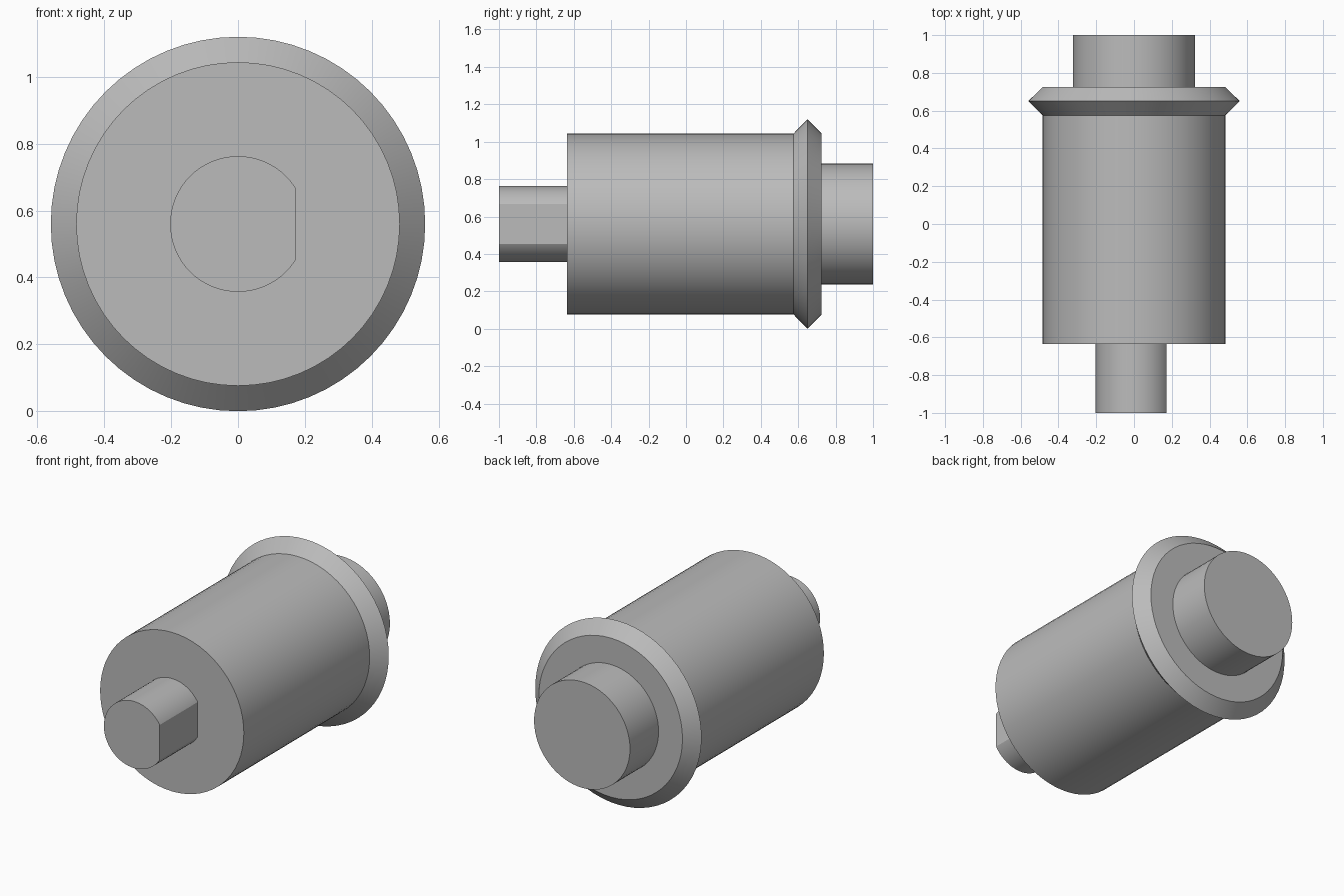
import bpy, bmesh, math
from mathutils import Vector

cube = bpy.data.objects.get("Cube")
if cube:
    bpy.data.objects.remove(cube, do_unlink=True)

AXIS_Z = 0.56
SEGMENTS = 64

grey = bpy.data.materials.new("plain_grey")
grey.use_nodes = True
colour = (0.5, 0.5, 0.5, 1)
grey.diffuse_color = colour
grey.node_tree.nodes["Principled BSDF"].inputs["Base Color"].default_value = colour


def turned_part(name, profile, flat_x=None):
    """Closed solid turned about the y axis from (y, radius) pairs, with an optional flat."""
    bm = bmesh.new()
    rings = []
    for y, r in profile:
        angles = [2 * math.pi * i / SEGMENTS for i in range(SEGMENTS)]
        rings.append([bm.verts.new((r * math.cos(a), y, r * math.sin(a))) for a in angles])
    for a, b in zip(rings, rings[1:]):
        for i in range(SEGMENTS):
            j = (i + 1) % SEGMENTS
            bm.faces.new((a[i], a[j], b[j], b[i]))
    bm.faces.new(rings[0])
    bm.faces.new(rings[-1])
    if flat_x is not None:
        cut = bmesh.ops.bisect_plane(
            bm, geom=bm.verts[:] + bm.edges[:] + bm.faces[:],
            plane_co=Vector((flat_x, 0, 0)), plane_no=Vector((1, 0, 0)), clear_outer=True)
        edges = [e for e in cut["geom_cut"] if isinstance(e, bmesh.types.BMEdge)]
        bmesh.ops.holes_fill(bm, edges=edges)
    bmesh.ops.recalc_face_normals(bm, faces=bm.faces[:])
    mesh = bpy.data.meshes.new(name)
    bm.to_mesh(mesh)
    bm.free()
    mesh.materials.append(grey)
    obj = bpy.data.objects.new(name, mesh)
    obj.location.z = AXIS_Z
    bpy.context.collection.objects.link(obj)
    bpy.ops.object.select_all(action="DESELECT")
    obj.select_set(True)
    bpy.context.view_layer.objects.active = obj
    bpy.ops.object.shade_smooth_by_angle(angle=math.radians(25))
    return obj


# Main cylinder with its V-edged flange at the back
turned_part("body_with_flange", [(-0.635, 0.484), (0.575, 0.484), (0.65, 0.56), (0.725, 0.484)])

# Front shaft with a flat on its left side
turned_part("flatted_shaft", [(-1.0, 0.203), (-0.62, 0.203)], flat_x=0.173)

# Rear boss
turned_part("rear_boss", [(0.71, 0.323), (1.0, 0.323)])
